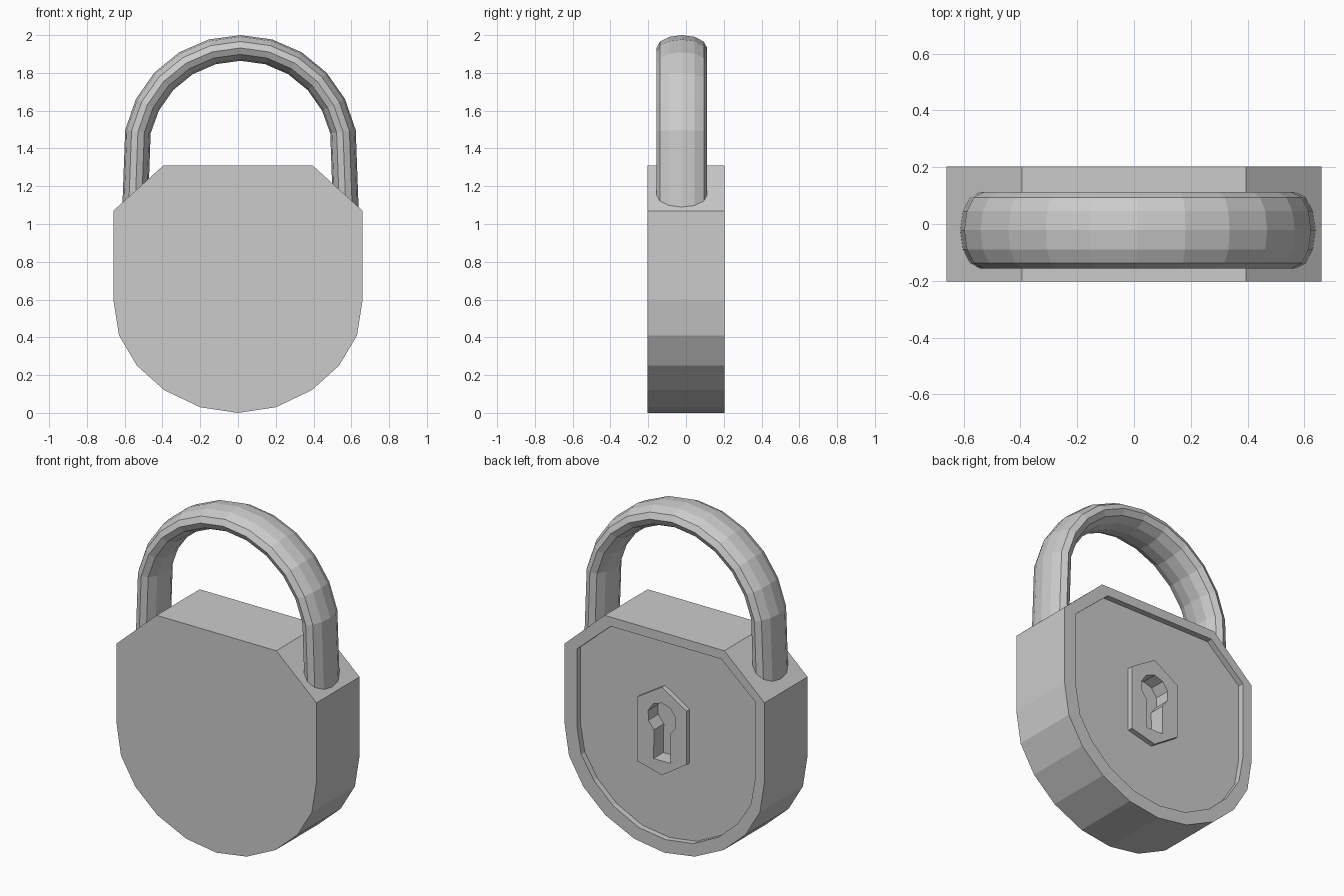
import bpy, bmesh
from math import sin, cos, radians, pi

if "Cube" in bpy.data.objects:
    bpy.data.objects.remove(bpy.data.objects["Cube"])


def finish(name, bm):
    bmesh.ops.recalc_face_normals(bm, faces=bm.faces)
    mesh = bpy.data.meshes.new(name)
    bm.to_mesh(mesh)
    bm.free()
    ob = bpy.data.objects.new(name, mesh)
    bpy.context.collection.objects.link(ob)
    return ob


def prism(name, outline, y0, y1):
    """Extrude an x/z outline between two depths."""
    bm = bmesh.new()
    front = [bm.verts.new((x, y0, z)) for x, z in outline]
    back = [bm.verts.new((x, y1, z)) for x, z in outline]
    bm.faces.new(front)
    bm.faces.new(back[::-1])
    n = len(outline)
    for i in range(n):
        j = (i + 1) % n
        bm.faces.new((front[i], back[i], back[j], front[j]))
    return finish(name, bm)


def mirrored(half, cx=0.0):
    """Right half outline (top to bottom) closed with its mirror image."""
    left = [(-x, z) for x, z in reversed(half) if x > 0]
    return [(x + cx, z) for x, z in half + left]


def cut(ob, cutter):
    cutter.hide_render = True
    mod = ob.modifiers.new("cut", 'BOOLEAN')
    mod.operation = 'DIFFERENCE'
    mod.solver = 'EXACT'
    mod.object = cutter
    bpy.context.view_layer.objects.active = ob
    bpy.ops.object.modifier_apply(modifier=mod.name)


# Lock body with a shallow recess on the back
body = prism("lock_body", mirrored([
    (0.395, 1.31), (0.66, 1.07), (0.66, 0.6), (0.63, 0.41),
    (0.535, 0.25), (0.39, 0.12), (0.2, 0.03), (0, 0)]), -0.203, 0.203)
recess = prism("recess_cutter", mirrored([
    (0.365, 1.255), (0.588, 1.06), (0.588, 0.6), (0.56, 0.44),
    (0.475, 0.305), (0.35, 0.19), (0.18, 0.105), (0, 0.08)], -0.01), 0.168, 0.3)
cut(body, recess)

# Raised keyhole plate
plate = prism("keyhole_plate", [
    (0.02, 0.98), (0.182, 0.88), (0.182, 0.495), (0.02, 0.455),
    (-0.142, 0.56), (-0.142, 0.88)], 0.168, 0.198)

# Keyhole: round top running into a slot
kx, kz, kr = 0.02, 0.79, 0.095
key = [(kx + kr * cos(radians(a)), kz + kr * sin(radians(a)))
       for a in [-56 + i * 292 / 8 for i in range(9)]]
key += [(kx - 0.055, 0.54), (kx + 0.055, 0.54)]
keyhole = prism("keyhole_cutter", key, 0.105, 0.3)
cut(plate, keyhole)
cut(body, keyhole)
for helper in (recess, keyhole):
    bpy.data.objects.remove(helper)

# Shackle: oval 12-sided section swept over an arch with two legs
cx, cy, cz, R = 0.013, -0.022, 1.378, 0.554
path = [(0.56, 1.02, 0.0)]
for i in range(11):
    a = radians(11.5 + i * 15.7)
    path.append((R * cos(a), cz + R * sin(a), a if 0 < i < 10 else
                 (radians(7) if i == 0 else pi - radians(7))))
path.append((-0.56, 1.02, pi))
bm = bmesh.new()
rings = []
for px, pz, a in path:
    ring = []
    for k in range(12):
        t = 2 * pi * k / 12
        r = 0.068 * cos(t)
        ring.append(bm.verts.new((cx + px + r * cos(a), cy + 0.134 * sin(t),
                                  pz + r * sin(a))))
    rings.append(ring)
for r0, r1 in zip(rings, rings[1:]):
    for k in range(12):
        m = (k + 1) % 12
        bm.faces.new((r0[k], r0[m], r1[m], r1[k]))
bm.faces.new(rings[0])
bm.faces.new(rings[-1][::-1])
finish("shackle", bm)
